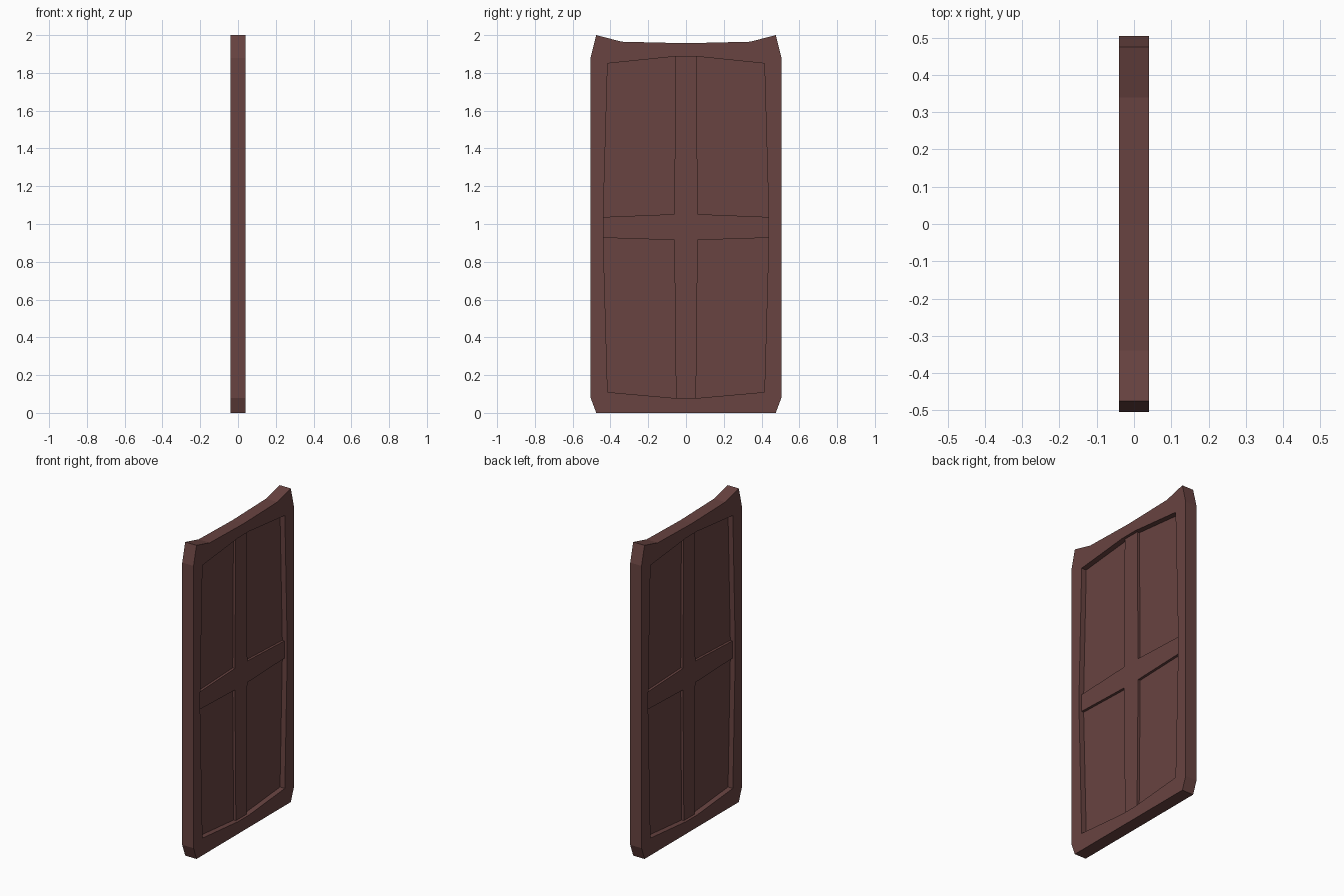
import bpy, bmesh

if "Cube" in bpy.data.objects:
    bpy.data.objects.remove(bpy.data.objects["Cube"])

wood = bpy.data.materials.new("dark brown wood")
wood.diffuse_color = (0.138, 0.056, 0.052, 1)
wood.use_nodes = True
wood.node_tree.nodes["Principled BSDF"].inputs["Base Color"].default_value = wood.diffuse_color


def mirror_y(half):
    """Close a right-hand half profile (bottom to top) with its mirror image."""
    return half + [(-y, z) for y, z in reversed(half) if abs(y) > 1e-6]


def plate(name, loops, half_thick):
    """Fill the (y, z) loops, inner loops being holes, and extrude along x."""
    bm = bmesh.new()
    edges = []
    for loop in loops:
        vs = [bm.verts.new((-half_thick, y, z)) for y, z in loop]
        edges += [bm.edges.new((a, b)) for a, b in zip(vs, vs[1:] + vs[:1])]
    bmesh.ops.triangle_fill(bm, edges=edges, use_beauty=True)
    res = bmesh.ops.extrude_face_region(bm, geom=bm.faces[:], use_keep_orig=True)
    moved = [g for g in res["geom"] if isinstance(g, bmesh.types.BMVert)]
    bmesh.ops.translate(bm, verts=moved, vec=(2 * half_thick, 0, 0))
    bmesh.ops.recalc_face_normals(bm, faces=bm.faces[:])
    me = bpy.data.meshes.new(name)
    bm.to_mesh(me)
    bm.free()
    me.materials.append(wood)
    ob = bpy.data.objects.new(name, me)
    bpy.context.collection.objects.link(ob)
    return ob


# Half profiles of the outer edge and of the opening
outer = mirror_y([(0.475, 0), (0.505, 0.08), (0.505, 1.88), (0.475, 2.0),
                  (0.34, 1.965), (0, 1.957)])
opening = mirror_y([(0.055, 0.078), (0.415, 0.11), (0.438, 0.925),
                    (0.438, 1.035), (0.415, 1.85), (0.055, 1.887)])

# Outer frame with chipped corners and sagging top
plate("door_frame", [outer, opening], 0.04)

# Thin panel deep in the opening
plate("door_panel", [opening], 0.006)

# Cross of bars, thicker at the middle, slightly proud of the panel
cross = mirror_y([(0.053, 0.078), (0.062, 0.915), (0.438, 0.927),
                  (0.438, 1.037), (0.062, 1.052), (0.055, 1.887)])
plate("cross_bars", [cross], 0.022)
